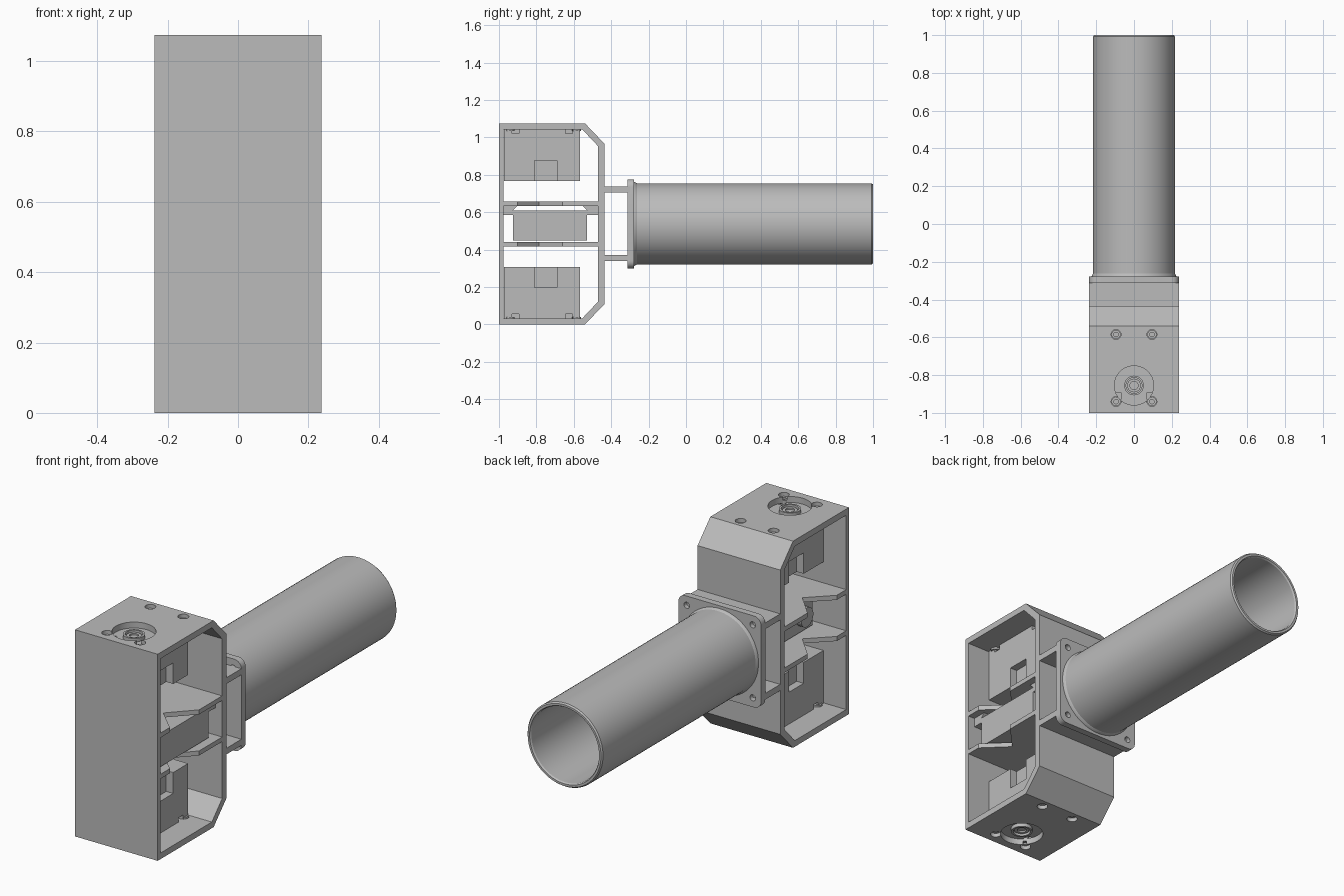
import bpy, bmesh, math
from mathutils import Vector, Matrix

cube = bpy.data.objects.get("Cube")
if cube:
    bpy.data.objects.remove(cube, do_unlink=True)

grey = bpy.data.materials.new("plain grey")
grey.use_nodes = True
grey.diffuse_color = (0.5, 0.5, 0.5, 1)
grey.node_tree.nodes["Principled BSDF"].inputs["Base Color"].default_value = (0.5, 0.5, 0.5, 1)

HALF = 0.238          # half width of the bracket
HEIGHT = 1.075
MID = HEIGHT / 2
AXIS = {"x": lambda a, b, t: (t, a, b),
        "y": lambda a, b, t: (a, t, b),
        "z": lambda a, b, t: (a, b, t)}


def finish(name, bm):
    bmesh.ops.recalc_face_normals(bm, faces=bm.faces)
    mesh = bpy.data.meshes.new(name)
    bm.to_mesh(mesh)
    bm.free()
    mesh.materials.append(grey)
    obj = bpy.data.objects.new(name, mesh)
    bpy.context.collection.objects.link(obj)
    return obj


def prism(name, points, axis, lo, hi):
    """Extrude a closed profile along an axis."""
    bm = bmesh.new()
    face = bm.faces.new([bm.verts.new(AXIS[axis](a, b, lo)) for a, b in points])
    new = bmesh.ops.extrude_face_region(bm, geom=[face])["geom"]
    move = Vector(AXIS[axis](0, 0, hi - lo))
    bmesh.ops.translate(bm, vec=move, verts=[v for v in new if isinstance(v, bmesh.types.BMVert)])
    return finish(name, bm)


def box(name, x0, x1, y0, y1, z0, z1):
    return prism(name, [(x0, y0), (x1, y0), (x1, y1), (x0, y1)], "z", z0, z1)


def disc(name, a, b, radius, axis, lo, hi, sides=32):
    ring = [(a + radius * math.cos(math.tau * i / sides),
             b + radius * math.sin(math.tau * i / sides)) for i in range(sides)]
    return prism(name, ring, axis, lo, hi)


def lathe(name, profile, sides=72):
    """Spin a closed (radius, y) profile about the tube axis."""
    bm = bmesh.new()
    rings = []
    for i in range(sides):
        t = math.tau * i / sides
        rings.append([bm.verts.new((r * math.cos(t), y, MID + r * math.sin(t))) for r, y in profile])
    n = len(profile)
    for i in range(sides):
        p, q = rings[i], rings[(i + 1) % sides]
        for k in range(n):
            bm.faces.new((p[k], p[(k + 1) % n], q[(k + 1) % n], q[k]))
    return finish(name, bm)


def cut(obj, cutters):
    bpy.context.view_layer.objects.active = obj
    for c in cutters:
        mod = obj.modifiers.new("cut", "BOOLEAN")
        mod.operation = "DIFFERENCE"
        mod.solver = "EXACT"
        mod.object = c
        bpy.ops.object.modifier_apply(modifier=mod.name)
        bpy.data.objects.remove(c, do_unlink=True)


def smooth(obj):
    bpy.ops.object.select_all(action="DESELECT")
    obj.select_set(True)
    bpy.context.view_layer.objects.active = obj
    bpy.ops.object.shade_smooth_by_angle(angle=math.radians(30))


def flip(obj):
    """Turn a part upside down about the middle height."""
    obj.data.transform(Matrix.Translation((0, 0, HEIGHT)) @ Matrix.Diagonal((1, 1, -1, 1)))
    obj.data.flip_normals()


# Bracket frame, open on both sides, with chamfered rear corners
outer = [(-1, 0), (-0.54, 0), (-0.435, 0.11), (-0.435, HEIGHT - 0.11), (-0.54, HEIGHT), (-1, HEIGHT)]
inner = [(-0.977, 0.032), (-0.555, 0.032), (-0.47, 0.122), (-0.47, HEIGHT - 0.122),
         (-0.555, HEIGHT - 0.032), (-0.977, HEIGHT - 0.032)]
frame = prism("bracket_frame", outer, "x", -HALF, HALF)
screws = [(s * 0.095, y) for s in (-1, 1) for y in (-0.585, -0.94)]
cutters = [prism("cutter", inner, "x", -0.5, 0.5)]
for z0, z1 in ((-0.1, 0.1), (HEIGHT - 0.1, HEIGHT + 0.1)):
    cutters.append(disc("cutter", 0, -0.855, 0.104, "z", z0, z1, 48))
    cutters += [disc("cutter", x, y, 0.026, "z", z0, z1, 24) for x, y in screws]
cut(frame, cutters)
smooth(frame)

# End servos with connector recesses, output horns and screws
for level in ("upper", "lower"):
    parts = []
    body = box(level + "_servo", -0.11, 0.11, -0.973, -0.567, 0.768, HEIGHT - 0.031)
    cutters = []
    for s in (-1, 1):
        x0, x1 = sorted((s * 0.07, s * 0.2))
        cutters.append(box("cutter", x0, x1, -0.81, -0.69, 0.7, 0.877))
        for y in (-0.93, -0.645):
            cutters.append(box("cutter", x0, x1, y, y + 0.037, HEIGHT - 0.055, HEIGHT))
    cut(body, cutters)
    parts.append(body)
    for name, radius, bore, top in (("servo_collar", 0.052, 0.042, 1.062),
                                    ("servo_horn", 0.036, 0.022, 1.054)):
        horn = disc(level + "_" + name, 0, -0.855, radius, "z", 1.03, top)
        cut(horn, [disc("cutter", 0, -0.855, bore, "z", 1.046, 1.2, 24)])
        parts.append(horn)
    for i, (x, y) in enumerate(screws):
        screw = disc(f"{level}_screw_{i}", x, y, 0.024, "z", 1.035, 1.056, 24)
        cut(screw, [disc("cutter", x, y, 0.012, "z", 1.046, 1.2, 16)])
        parts.append(screw)
    for p in parts:
        if level == "lower":
            flip(p)
        smooth(p)

# Middle shelves with a V notch on each side
half = [(HALF, -0.98), (HALF, -0.90), (0.12, -0.785), (HALF, -0.66), (HALF, -0.465)]
notched = half + [(-x, y) for x, y in reversed(half)]
for name, z in (("upper_shelf", 0.632), ("lower_shelf", 0.418)):
    prism(name, notched, "z", z, z + 0.024)

# Middle servo lying on its side, hung from wedge-shaped ears
box("middle_servo", -0.08, 0.2, -0.925, -0.53, 0.45, 0.61)
disc("middle_servo_horn", -0.84, 0.53, 0.05, "x", -0.11, -0.075)
ears = {"front_ear": [(-0.98, 0.635), (-0.9, 0.635), (-0.925, 0.61), (-0.925, 0.585), (-0.98, 0.585)],
        "rear_ear": [(-0.465, 0.635), (-0.555, 0.635), (-0.53, 0.61), (-0.53, 0.585), (-0.465, 0.585)]}
for name, pts in ears.items():
    prism(name, pts, "x", 0.13, 0.2)

# Struts from the frame to the flange
for name, z in (("upper_strut", 0.705), ("lower_strut", 0.338)):
    box(name, -HALF, HALF, -0.44, -0.30, z, z + 0.032)

# Square flange with rounded corners and four bolt holes
corner = 0.04
rounded = []
for q, (sx, sz) in enumerate(((1, 1), (-1, 1), (-1, -1), (1, -1))):
    for k in range(7):
        t = math.pi / 2 * (q + k / 6)
        rounded.append((sx * (HALF - corner) + corner * math.cos(t),
                        MID + sz * (HALF - corner) + corner * math.sin(t)))
flange = prism("tube_flange", rounded, "y", -0.312, -0.277)
cut(flange, [disc("cutter", sx * 0.19, MID + sz * 0.19, 0.016, "y", -0.5, 0, 20)
             for sx in (-1, 1) for sz in (-1, 1)])
smooth(flange)

# Long hollow tube with a small fillet at the flange and a bevelled rim
tube = lathe("tube", [(0.195, -0.285), (0.225, -0.285), (0.223, -0.272), (0.217, -0.262),
                      (0.217, 0.992), (0.211, 1.0), (0.2, 1.0), (0.195, 0.992)])
smooth(tube)
